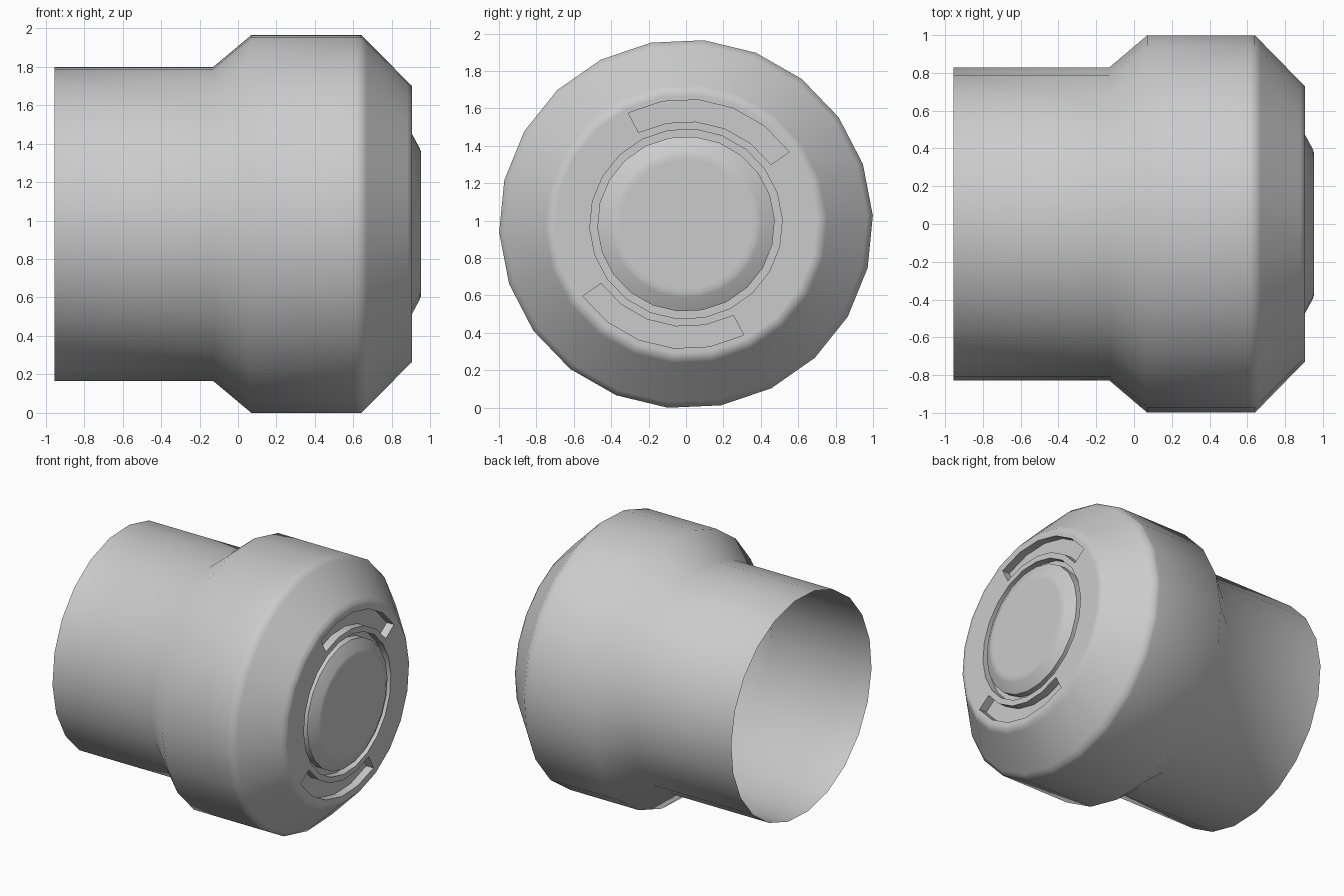
import bpy, bmesh
from math import sin, cos, radians, tau

if "Cube" in bpy.data.objects:
    bpy.data.objects.remove(bpy.data.objects["Cube"])

SIDES = 22
TURN = radians(2.6)          # the polygon is turned slightly
CENTRE_Z, SQUASH = 0.982, 0.987
SLOT_IN, SLOT_OUT = 0.557, 0.676

grey = bpy.data.materials.new("plain grey")
grey.use_nodes = True
colour = (0.6, 0.6, 0.6, 1)
grey.diffuse_color = colour
shader = grey.node_tree.nodes["Principled BSDF"]
shader.inputs["Base Color"].default_value = colour
shader.inputs["Roughness"].default_value = 0.6


def lathe(bm, profile, close_end=False):
    """Spin (x, radius) pairs around the x axis; return the bands of faces."""
    rings = []
    for x, r in profile:
        ring = []
        for k in range(SIDES):
            a = TURN + tau * k / SIDES
            ring.append(bm.verts.new((x, r * cos(a), CENTRE_Z + SQUASH * r * sin(a))))
        rings.append(ring)
    bands = []
    for low, high in zip(rings, rings[1:]):
        bands.append([bm.faces.new((low[k], low[(k + 1) % SIDES],
                                    high[(k + 1) % SIDES], high[k]))
                      for k in range(SIDES)])
    if close_end:
        bm.faces.new(rings[-1])
    return bands


def finish(name, bm):
    mesh = bpy.data.meshes.new(name)
    bm.to_mesh(mesh)
    bm.free()
    mesh.materials.append(grey)
    obj = bpy.data.objects.new(name, mesh)
    bpy.context.collection.objects.link(obj)
    bpy.ops.object.select_all(action='DESELECT')
    obj.select_set(True)
    bpy.context.view_layer.objects.active = obj
    bpy.ops.object.shade_smooth_by_angle(angle=radians(60))
    return obj


# Housing: open sleeve, flared body, chamfered end and round groove
housing = [(-0.955, 0.83), (-0.13, 0.83), (0.07, 1.0), (0.61, 1.0), (0.64, 1.0),
           (0.67, 0.97), (0.88, 0.755), (0.905, 0.73), (0.905, 0.70),
           (0.905, SLOT_OUT), (0.905, SLOT_IN), (0.905, 0.515),
           (0.85, 0.515), (0.85, 0.46)]
bm = bmesh.new()
bands = lathe(bm, housing)

# Two opposite curved slots sunk into the end face
slot_band = bands[housing.index((0.905, SLOT_OUT))]
for first in (2, 13):
    faces = slot_band[first:first + 5]
    result = bmesh.ops.extrude_face_region(bm, geom=faces)
    floor = [v for v in result["geom"] if isinstance(v, bmesh.types.BMVert)]
    bmesh.ops.translate(bm, verts=floor, vec=(-0.06, 0, 0))
    bmesh.ops.delete(bm, geom=[f for f in faces if f.is_valid], context='FACES')
finish("housing", bm)

# Round cap standing proud in the groove
bm = bmesh.new()
lathe(bm, [(0.84, 0.475), (0.905, 0.475), (0.945, 0.40), (0.952, 0.38), (0.952, 0.35)],
      close_end=True)
finish("end_cap", bm)
